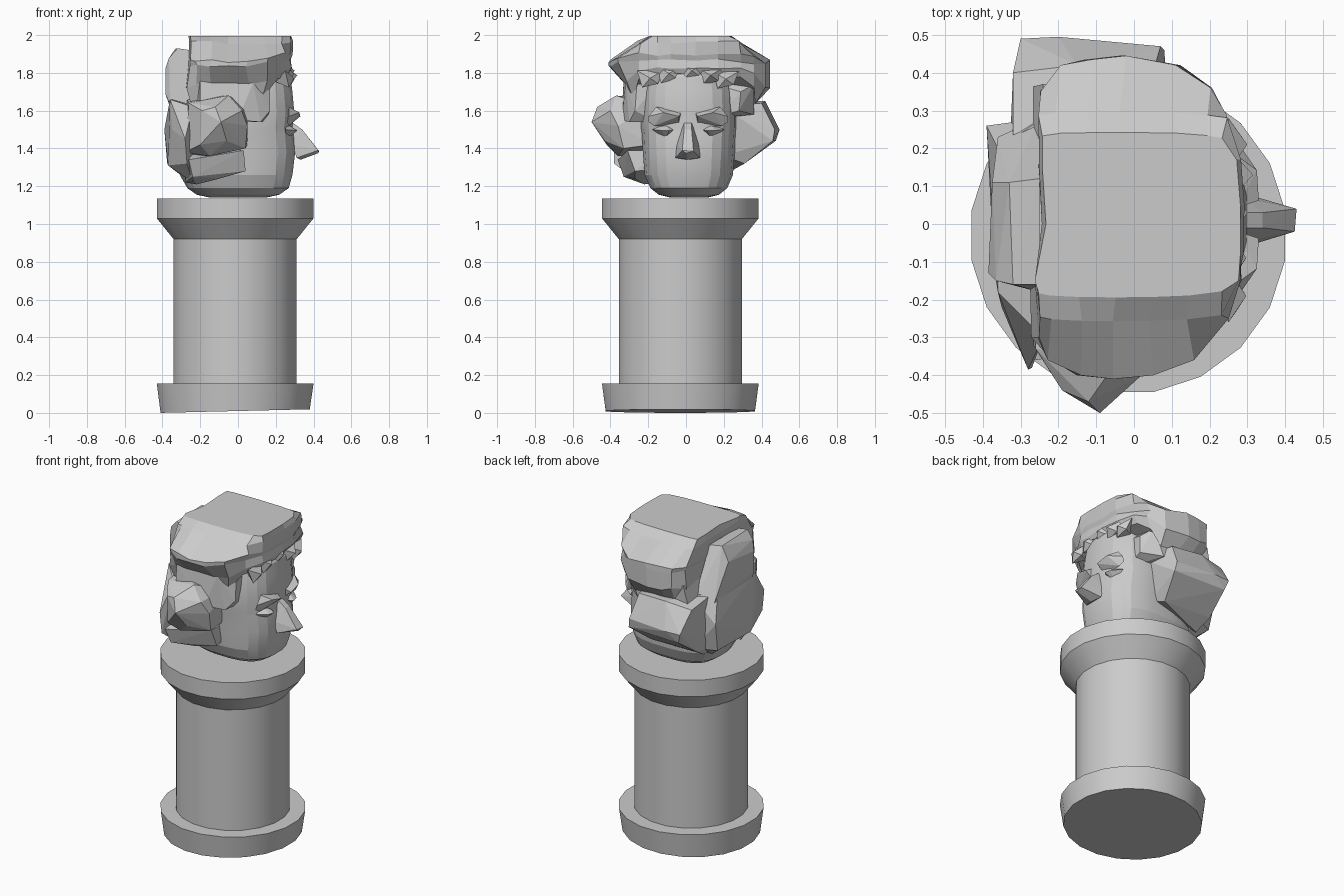
import bpy, bmesh, math, random
random.seed(4)


def finish(bm, name, smooth=None):
    bmesh.ops.recalc_face_normals(bm, faces=bm.faces)
    me = bpy.data.meshes.new(name)
    bm.to_mesh(me)
    bm.free()
    ob = bpy.data.objects.new(name, me)
    bpy.context.collection.objects.link(ob)
    if smooth:
        bpy.ops.object.select_all(action='DESELECT')
        ob.select_set(True)
        bpy.context.view_layer.objects.active = ob
        bpy.ops.object.shade_smooth_by_angle(angle=math.radians(smooth))
    return ob


def loft(name, rings, smooth=None):
    bm = bmesh.new()
    rows = [[bm.verts.new(p) for p in ring] for ring in rings]
    n = len(rows[0])
    for a, b in zip(rows, rows[1:]):
        for i in range(n):
            j = (i + 1) % n
            bm.faces.new((a[i], a[j], b[j], b[i]))
    bm.faces.new(rows[0][::-1])
    bm.faces.new(rows[-1])
    return finish(bm, name, smooth)


def oval(z, cx, cy, rx, ry, n=20, power=1.0, tilt=0.0):
    out = []
    for i in range(n):
        a = 2 * math.pi * (i + 0.5) / n
        c, s = math.cos(a), math.sin(a)
        x = cx + rx * math.copysign(abs(c) ** power, c)
        y = cy + ry * math.copysign(abs(s) ** power, s)
        out.append((x, y, z + tilt * x))
    return out


def lump(name, pts):
    # carved chunk: convex hull of its corner points
    bm = bmesh.new()
    for p in pts:
        bm.verts.new(p)
    r = bmesh.ops.convex_hull(bm, input=bm.verts)
    bmesh.ops.delete(bm, geom=list({v for v in r["geom_interior"] if isinstance(v, bmesh.types.BMVert)}), context='VERTS')
    return finish(bm, name)


# pedestal
profile = [(0.01, .40), (.155, .42), (.155, .33), (.92, .33), (1.03, .42), (1.135, .42)]
loft("pedestal", [oval(z, -.015, -.03, r, r, 20, 1, .024 if i == 0 else 0)
                  for i, (z, r) in enumerate(profile)], 19)

# head
head = [(1.14, 0, .015, .15, .10), (1.155, 0, .015, .22, .16), (1.19, 0, .015, .27, .205),
        (1.26, -.01, .015, .30, .235), (1.38, -.01, .015, .315, .245), (1.48, -.01, .015, .305, .25),
        (1.51, -.01, .015, .30, .255), (1.59, -.01, .015, .31, .255), (1.70, -.01, .015, .30, .25),
        (1.78, -.01, .015, .29, .23), (1.84, -.01, .015, .25, .19)]
loft("head", [oval(*h, n=24, power=.72) for h in head], 15)

# nose
lump("nose", [(.27, -.01, 1.55), (.27, .03, 1.55), (.34, -.01, 1.50), (.34, .03, 1.50),
              (.425, -.02, 1.39), (.43, .04, 1.385), (.425, .0, 1.375), (.31, -.055, 1.35),
              (.31, .075, 1.35), (.29, -.05, 1.42), (.29, .07, 1.42), (.33, .01, 1.34)])
# brows and cheeks, mirrored about the face's middle
for side, s in (("right", -1), ("left", 1)):
    f = lambda d: .012 + s * d
    lump(side + "_brow", [(.27, f(.03), 1.60), (.27, f(.21), 1.57), (.33, f(.05), 1.57),
                          (.325, f(.13), 1.59), (.27, f(.17), 1.62), (.26, f(.21), 1.54),
                          (.27, f(.05), 1.52), (.27, f(.18), 1.52)])
    lump(side + "_eye", [(.26, f(.06), 1.50), (.315, f(.10), 1.495), (.305, f(.14), 1.495),
                         (.25, f(.19), 1.50), (.26, f(.12), 1.45), (.26, f(.12), 1.53)])

# hair cap: one outline shaped level by level
outline = [(-.25, .35), (-.20, .42), (-.12, .435), (-.03, .445), (.12, .42), (.20, .36),
           (.24, .29), (.28, .17), (.29, .05), (.29, -.08), (.285, -.15), (.24, -.25),
           (.15, -.36), (.05, -.40), (-.05, -.41), (-.15, -.40), (-.23, -.36), (-.26, -.30),
           (-.27, -.15), (-.24, 0), (-.25, .15)]
levels = [(1.995, 1.995, -.17, .22, .97), (1.96, 1.96, -.24, .28, .985), (1.86, 1.90, -.5, .5, 1),
          (1.84, 1.87, -.5, .5, .96), (1.73, 1.83, -.31, .5, 1), (1.64, 1.79, -.27, .36, .92)]
rings = []
for k, (z, zf, lo, hi, sx) in enumerate(levels):
    ring = []
    for x, y in outline:
        t = min(1, max(0, (x - .12) / .13))
        j = 0 if k < 1 else random.uniform(-.012, .012)
        ring.append((x * sx + j, .1 * y + .9 * min(hi, max(lo, y)), z + (zf - z) * t + j))
    rings.append(ring)
loft("hair_cap", rings)

# fringe tufts above the face
for y in (-.19, -.09, .03, .13, .21):
    w, d = .07, random.uniform(-.01, .02)
    z = 1.80 - abs(y) * .25
    lump("fringe_tuft", [(.25, y - w, z + .06), (.25, y + w, z + .06), (.305 + d, y, z + .02),
                         (.27, y - w * .6, z - .03), (.27, y + w * .6, z - .01), (.2, y, z)])

# side hair, front (-y) side
lump("front_curl", [(-.09, -.50, 1.54), (-.12, -.47, 1.62), (-.06, -.43, 1.44), (-.19, -.44, 1.60),
                    (-.20, -.42, 1.42), (.02, -.40, 1.60), (.05, -.36, 1.52), (.04, -.33, 1.40),
                    (-.05, -.37, 1.68), (-.26, -.33, 1.64), (-.28, -.30, 1.38), (-.27, -.15, 1.66),
                    (-.25, -.15, 1.36), (.05, -.18, 1.42), (.05, -.18, 1.62), (-.15, -.36, 1.36)])
lump("front_upper_lock", [(-.20, -.33, 1.76), (.08, -.32, 1.75), (.17, -.26, 1.74), (.17, -.27, 1.60),
                          (.12, -.30, 1.54), (.0, -.34, 1.55), (-.2, -.34, 1.6), (.14, -.15, 1.54),
                          (.17, -.15, 1.74), (-.25, -.15, 1.75), (-.25, -.15, 1.55)])
lump("front_lower_lock", [(-.24, -.33, 1.25), (-.26, -.36, 1.34), (.03, -.31, 1.39), (.04, -.27, 1.28),
                          (-.10, -.27, 1.24), (-.22, -.22, 1.21), (.03, -.15, 1.29), (.03, -.15, 1.39),
                          (-.28, -.15, 1.22), (-.28, -.15, 1.40)])

# side hair, back (+y) side
lump("back_curl", [(-.30, .49, 1.50), (-.20, .495, 1.50), (.07, .47, 1.50), (.08, .46, 1.44),
                   (-.28, .475, 1.44), (-.32, .40, 1.63), (-.15, .42, 1.65), (.05, .40, 1.64),
                   (-.30, .32, 1.33), (.03, .31, 1.32), (-.28, .22, 1.27), (.05, .20, 1.36),
                   (.10, .20, 1.62), (-.32, .15, 1.66), (-.33, .15, 1.32)])
lump("back_upper_lock", [(-.24, .37, 1.75), (.15, .36, 1.74), (.20, .29, 1.70), (.19, .28, 1.60),
                         (.08, .36, 1.58), (-.28, .36, 1.58), (.18, .15, 1.56), (.18, .15, 1.74),
                         (-.25, .15, 1.74), (-.25, .15, 1.55)])

# flat broken slab behind the head (-x)
lump("rear_slab_upper", [(-.365, -.15, 1.88), (-.32, -.16, 1.93), (-.33, .11, 1.93), (-.375, .11, 1.84),
                         (-.385, -.13, 1.82), (-.385, -.13, 1.69), (-.36, -.15, 1.63), (-.36, .23, 1.62),
                         (-.25, -.16, 1.92), (-.25, .12, 1.92), (-.25, .28, 1.62), (-.25, -.18, 1.62)])
lump("rear_slab_lower", [(-.36, -.18, 1.66), (-.36, .20, 1.66), (-.39, .26, 1.50), (-.375, .22, 1.32),
                         (-.37, -.12, 1.31), (-.35, -.22, 1.50), (-.28, -.385, 1.45), (-.27, -.38, 1.32),
                         (-.24, -.30, 1.62), (-.24, .28, 1.66), (-.24, .28, 1.32), (-.24, .10, 1.21),
                         (-.24, -.25, 1.22)])
